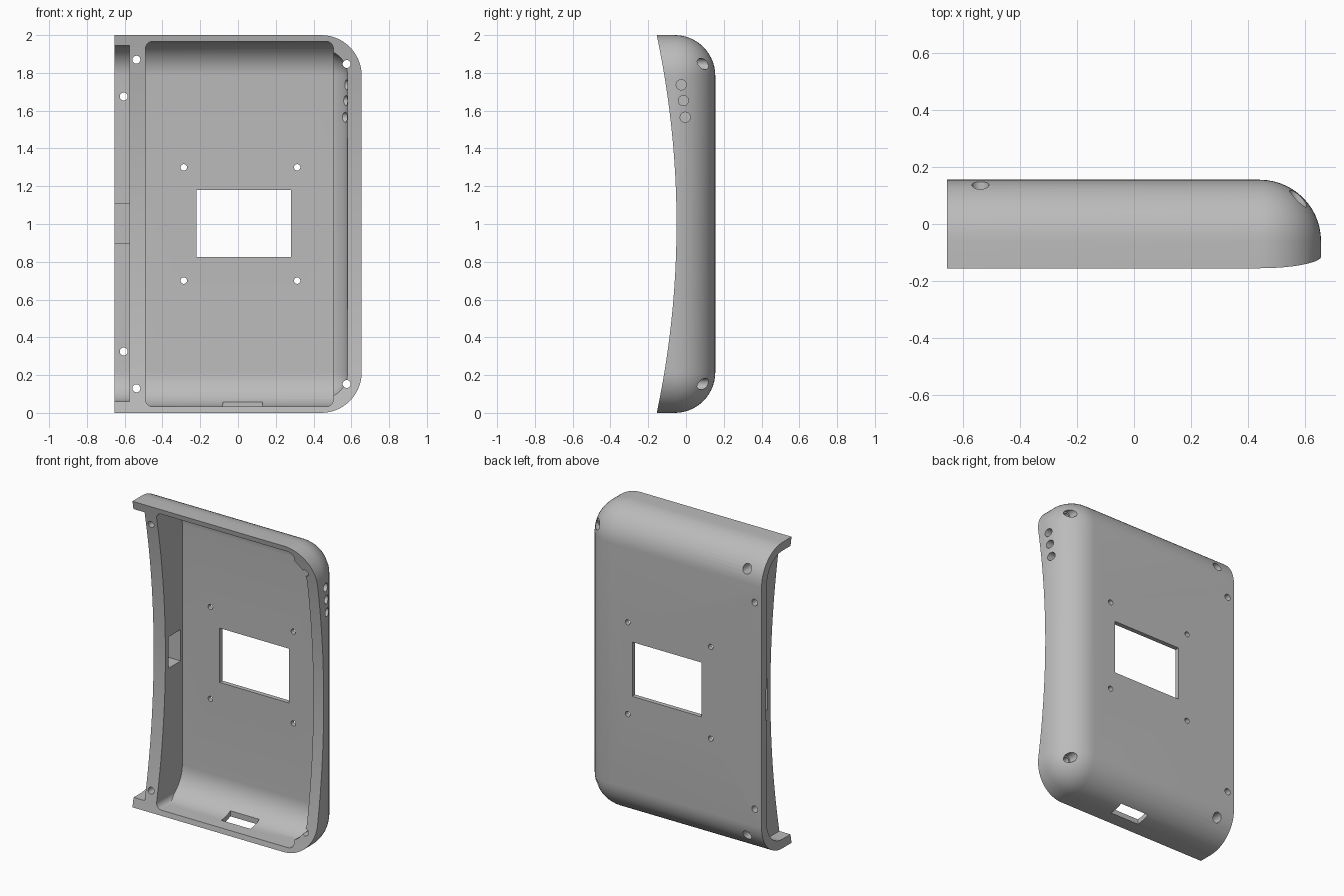
import bpy
import bmesh
from mathutils import Matrix, Vector

old = bpy.data.objects.get("Cube")
if old:
    bpy.data.objects.remove(old, do_unlink=True)

RIGHT, BACK = 0.655, 0.155
ROUND = 0.215          # outer edge radius
FAR = 0.6              # cutters reach this far out of the open front


def add_object(name, bm):
    mesh = bpy.data.meshes.new(name)
    bmesh.ops.recalc_face_normals(bm, faces=bm.faces)
    bm.to_mesh(mesh)
    bm.free()
    obj = bpy.data.objects.new(name, mesh)
    bpy.context.collection.objects.link(obj)
    return obj


def box(name, x, y, z, radius=0, axes="xyz"):
    """Box from ranges, rounding the edges that run along the given axes."""
    bm = bmesh.new()
    bmesh.ops.create_cube(bm, size=1)
    for v in bm.verts:
        v.co = Vector([(a + b) / 2 + c * (b - a) for (a, b), c in zip((x, y, z), v.co)])
    if radius:
        chosen = []
        for e in bm.edges:
            d = e.verts[1].co - e.verts[0].co
            if "xyz"[max(range(3), key=lambda i: abs(d[i]))] in axes:
                chosen.append(e)
        bmesh.ops.bevel(bm, geom=chosen, offset=radius, segments=14,
                        profile=0.5, affect='EDGES')
    return add_object(name, bm)


def rod(name, center, radius, length, axis, sides=32):
    bm = bmesh.new()
    turn = Matrix.Rotation(1.5707963, 4, 'Y' if axis == 'x' else 'X')
    bmesh.ops.create_cone(bm, cap_ends=True, segments=sides, radius1=radius,
                          radius2=radius, depth=length,
                          matrix=Matrix.Translation(center) @ turn)
    return add_object(name, bm)


def combine(target, tool, operation='DIFFERENCE'):
    tool.hide_render = True
    mod = target.modifiers.new("cut", 'BOOLEAN')
    mod.operation, mod.object, mod.solver = operation, tool, 'EXACT'
    bpy.context.view_layer.objects.active = target
    bpy.ops.object.modifier_apply(modifier=mod.name)
    bpy.data.objects.remove(tool, do_unlink=True)


# Rounded outer body, cut flat on one side and hollowed by a wide front arc
shell = box("case_shell", (-1.2, RIGHT), (-FAR, BACK), (0, 2), ROUND)
combine(shell, box("side_cut", (-2, -RIGHT), (-1, 1), (-1, 3)))
arc_radius = 4.815
combine(shell, rod("front_arc", (0, -0.05 - arc_radius, 1), arc_radius, 4, 'x', 360))

# Main cavity: large fillets along the ends, small vertical corners
cavity_x, cavity_z = (-0.49, 0.505), (0.033, 1.967)
cavity = box("cavity", cavity_x, (-FAR, 0.125), cavity_z, 0.183, "x")
combine(cavity, box("cavity_corners", cavity_x, (-1, 1), cavity_z, 0.04, "y"), 'INTERSECT')
combine(shell, cavity)

# Rounded pocket behind the closed side wall
combine(shell, box("side_pocket", (-0.3, 0.58), (-FAR, 0.08), (0.075, 1.925), 0.14))

# Open channel along the flat side, leaving a thin flange
combine(shell, box("flange_channel", (-0.9, -0.575), (-FAR, 0.1), (0.06, 1.945), 0.16, "x"))

# Window and cable slots
combine(shell, box("window", (-0.22, 0.28), (0, 1), (0.825, 1.18)))
combine(shell, box("side_slot", (-0.9, -0.483), (-0.02, 0.108), (0.9, 1.105)))
combine(shell, box("bottom_slot", (-0.08, 0.13), (-0.06, 0.035), (-0.5, 0.1)))

# Mounting, flange and corner screw holes, mirrored about mid height
for x, rise, radius, bored in ((-0.287, 0.3, 0.017, False), (0.313, 0.3, 0.017, False),
                               (-0.605, 0.675, 0.021, False),
                               (-0.538, 0.87, 0.021, True), (0.575, 0.847, 0.021, True)):
    for side in (-1, 1):
        z = 1 + side * rise
        combine(shell, rod("screw_hole", (x, 0, z), radius, 2, 'y'))
        if bored:
            combine(shell, rod("counterbore", (x, 0.55, z), 0.03, 1, 'y'))

# Three button holes through the closed side wall
for y, z in ((-0.025, 1.737), (-0.014, 1.653), (-0.004, 1.565)):
    combine(shell, rod("button_hole", (0.8, y, z), 0.027, 0.6, 'x'))

# Single plain grey finish
grey = bpy.data.materials.new("light_grey")
grey.use_nodes = True
colour = (0.5, 0.5, 0.5, 1)
grey.diffuse_color = colour
grey.node_tree.nodes["Principled BSDF"].inputs["Base Color"].default_value = colour
shell.data.materials.clear()
shell.data.materials.append(grey)
for p in shell.data.polygons:
    p.material_index = 0

bpy.ops.object.select_all(action='DESELECT')
shell.select_set(True)
bpy.context.view_layer.objects.active = shell
bpy.ops.object.shade_smooth_by_angle(angle=0.5)
